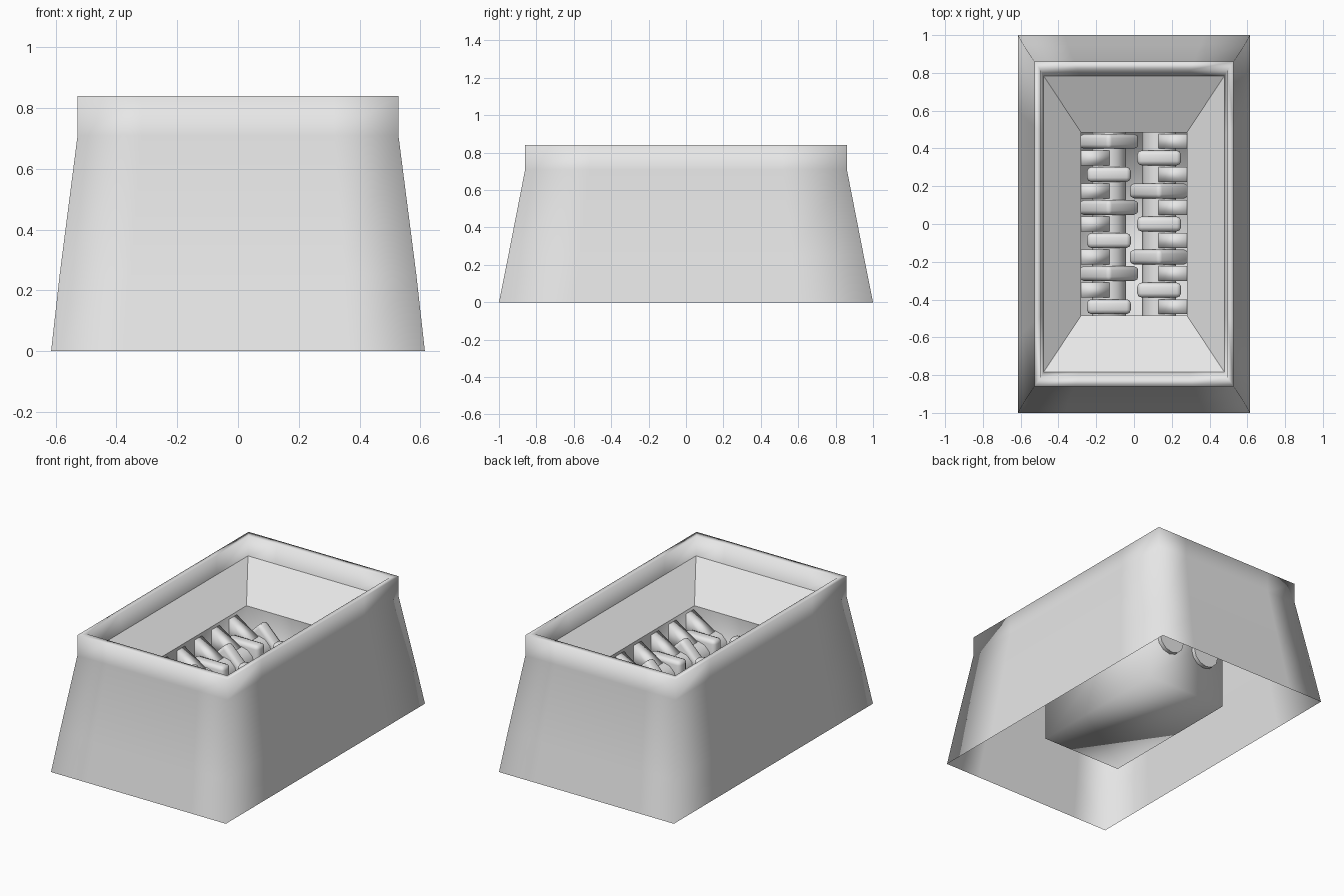
import bpy, bmesh, math
from mathutils import Matrix

cube = bpy.data.objects.get("Cube")
if cube:
    bpy.data.objects.remove(cube, do_unlink=True)

grey = bpy.data.materials.new("plain_grey")
grey.use_nodes = True
grey.diffuse_color = (0.8, 0.8, 0.8, 1)
grey.node_tree.nodes["Principled BSDF"].inputs["Base Color"].default_value = (0.8, 0.8, 0.8, 1)


def finish(name, bm, smooth=True):
    bmesh.ops.recalc_face_normals(bm, faces=bm.faces)
    mesh = bpy.data.meshes.new(name)
    bm.to_mesh(mesh)
    bm.free()
    for p in mesh.polygons:
        p.use_smooth = smooth
    mesh.materials.append(grey)
    obj = bpy.data.objects.new(name, mesh)
    bpy.context.collection.objects.link(obj)
    return obj


def loft(name, rings, cuts, smooth=True, floor=False):
    """Skin rectangular rings (half x, half y, z); cuts place extra loops on each side."""
    bm = bmesh.new()
    rows = []
    for hx, hy, z in rings:
        pts = []
        for k in range(4):
            for t in [-1] + cuts:
                u, v = [(t, -1), (1, t), (-t, 1), (-1, -t)][k]
                pts.append(bm.verts.new((u * hx, v * hy, z)))
        rows.append(pts)
    n = len(rows[0])
    for a, b in zip(rows, rows[1:]):
        for i in range(n):
            j = (i + 1) % n
            bm.faces.new((a[i], a[j], b[j], b[i]))
    if floor:
        bm.faces.new(rows[0])
    obj = finish(name, bm, smooth)
    # open sheets: make the wall normals face away from the middle
    return obj


def make_box(name, size, location, turn, bevel):
    bm = bmesh.new()
    bmesh.ops.create_cube(bm, size=1, matrix=Matrix.Diagonal((*size, 1)))
    bmesh.ops.bevel(bm, geom=bm.edges[:], offset=bevel, segments=2, affect='EDGES', profile=0.5)
    bm.transform(Matrix.Translation(location) @ Matrix.Rotation(turn, 4, 'Y'))
    return finish(name, bm)


# Outer housing: flared skirt, upright collar and rolled inner lip
loft("housing", [(0.615, 1, 0), (0.587, 0.95, 0.25), (0.528, 0.86, 0.71),
                 (0.528, 0.86, 0.84), (0.495, 0.815, 0.84), (0.478, 0.783, 0.72)], [-0.6, 0.6])

# Feed funnel and the closed cutting chamber below it
loft("funnel", [(0.28, 0.485, 0.58), (0.478, 0.783, 0.73)], [], smooth=False)
loft("chamber", [(0.28, 0.485, 0.07), (0.28, 0.485, 0.58)], [], floor=True)

# Twin shafts with alternating square cutters, and wall combs between them
AXLE_X, AXLE_Z, PITCH, WIDTH = 0.133, 0.37, 0.0875, 0.078
for side, label in ((1, "left"), (-1, "right")):
    bm = bmesh.new()
    bmesh.ops.create_cone(bm, cap_ends=True, segments=12, radius1=0.09, radius2=0.09, depth=1.02,
                          matrix=Matrix.Translation((side * AXLE_X, 0, AXLE_Z))
                          @ Matrix.Rotation(math.pi / 2, 4, 'X'))
    shaft = finish(label + "_shaft", bm)
    bpy.context.view_layer.objects.active = shaft
    shaft.select_set(True)
    bpy.ops.object.shade_smooth_by_angle(angle=math.radians(40))
    shaft.select_set(False)

    for i in range(11):
        y = (5 - i) * PITCH
        on_this_side = (i % 2 == 1) == (side == 1)
        if on_this_side:
            tilted = i % 4 in (0, 3)
            make_box(label + "_cutter", (0.232, WIDTH, 0.232), (side * AXLE_X, y, AXLE_Z),
                     math.pi / 4 if tilted else 0, 0.022)
        else:
            # Sloped comb tooth fixed to the chamber wall
            bm = bmesh.new()
            profile = [(0.28, 0.56), (0.13, 0.46), (0.13, 0.40), (0.28, 0.40)]
            face = bm.faces.new([bm.verts.new((side * x, y - WIDTH / 2, z)) for x, z in profile])
            ext = bmesh.ops.extrude_face_region(bm, geom=[face])
            bmesh.ops.translate(bm, vec=(0, WIDTH, 0),
                                verts=[g for g in ext["geom"] if isinstance(g, bmesh.types.BMVert)])
            finish(label + "_comb_tooth", bm)
